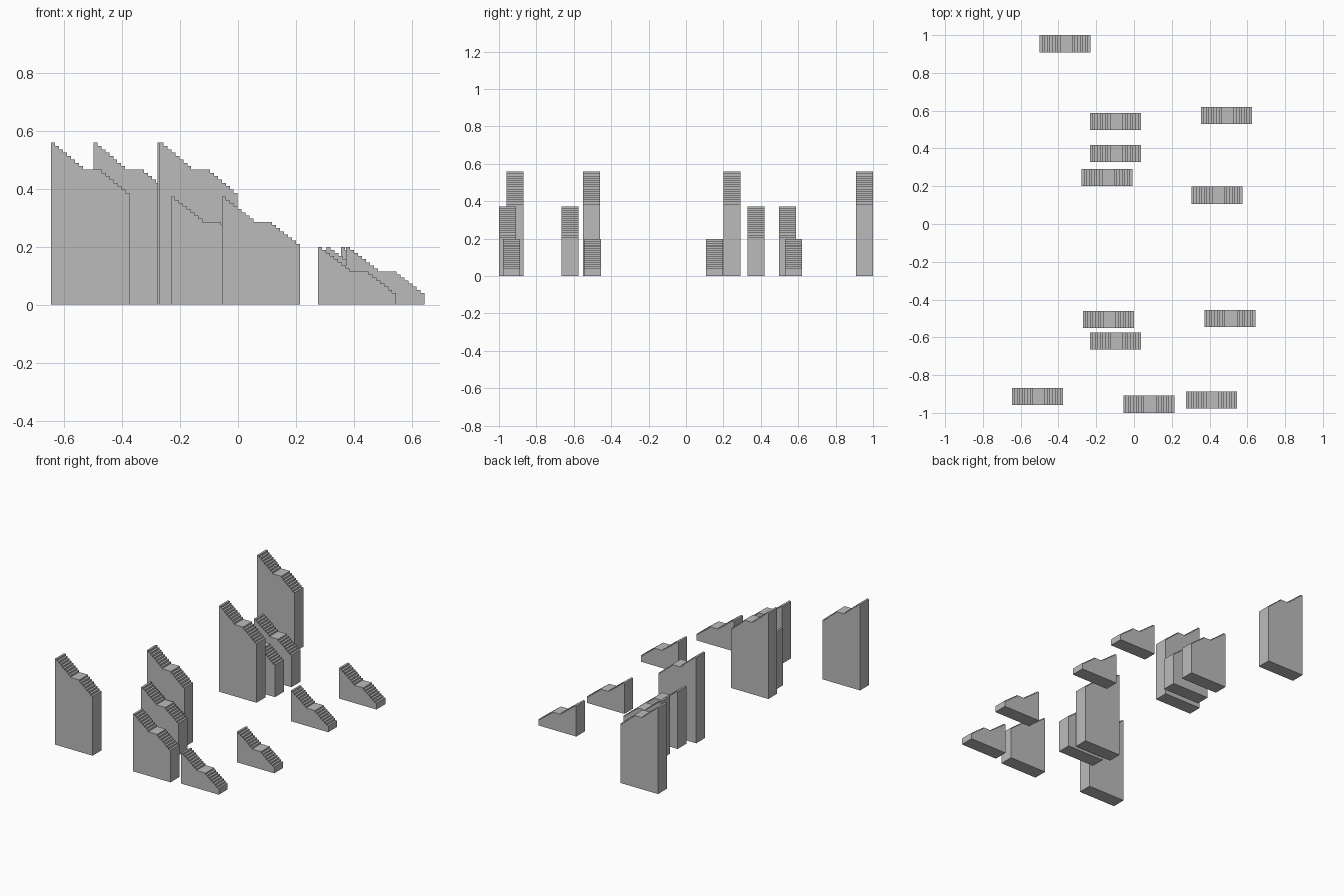
import bpy
import bmesh

cube = bpy.data.objects.get("Cube")
if cube:
    bpy.data.objects.remove(cube, do_unlink=True)

# Single plain grey
grey = bpy.data.materials.new("stone_grey")
grey.use_nodes = True
colour = (0.5, 0.5, 0.5, 1)
grey.diffuse_color = colour
grey.node_tree.nodes["Principled BSDF"].inputs["Base Color"].default_value = colour

LENGTH, DEPTH, TREAD = 0.27, 0.091, 0.0137
UPPER, LOWER = 8, 7                      # steps in each flight
LANDING = LENGTH - (UPPER + LOWER) * TREAD


def stair_profile(top, end):
    """Side outline: two flights descending towards +x with a landing between."""
    rise = (top - end) / (UPPER + LOWER)
    treads = [TREAD] * UPPER + [LANDING] + [TREAD] * LOWER
    x, z = 0.0, top
    points = [(0, 0)]
    for run in treads:
        points += [(x, z), (x + run, z)]
        x += run
        z -= rise
    return points + [(x, 0)]


def make_stair(name, x, y, top, end):
    """Extrude the outline through the depth of the block."""
    bm = bmesh.new()
    verts = [bm.verts.new((px, -DEPTH / 2, pz)) for px, pz in stair_profile(top, end)]
    side = bm.faces.new(verts)
    moved = bmesh.ops.extrude_face_region(bm, geom=[side])["geom"]
    bmesh.ops.translate(bm, vec=(0, DEPTH, 0),
                        verts=[v for v in moved if isinstance(v, bmesh.types.BMVert)])
    bmesh.ops.recalc_face_normals(bm, faces=bm.faces)
    mesh = bpy.data.meshes.new(name)
    bm.to_mesh(mesh)
    bm.free()
    mesh.materials.append(grey)
    obj = bpy.data.objects.new(name, mesh)
    obj.location = (x, y, 0)
    bpy.context.collection.objects.link(obj)


# Each group: top height, end height, then (start x, centre y) of every block
groups = {
    "tall_stair": (0.559, 0.386, [(-0.499, 0.954), (-0.277, 0.246),
                                  (-0.271, -0.505), (-0.645, -0.913)]),
    "middle_stair": (0.373, 0.21, [(-0.233, 0.542), (-0.233, 0.373),
                                   (-0.232, -0.619), (-0.056, -0.954)]),
    "low_stair": (0.199, 0.041, [(0.356, 0.574), (0.305, 0.152),
                                 (0.373, -0.5), (0.276, -0.932)]),
}
for name, (top, end, places) in groups.items():
    for i, (x, y) in enumerate(places, 1):
        make_stair(f"{name}_{i}", x, y, top, end)
